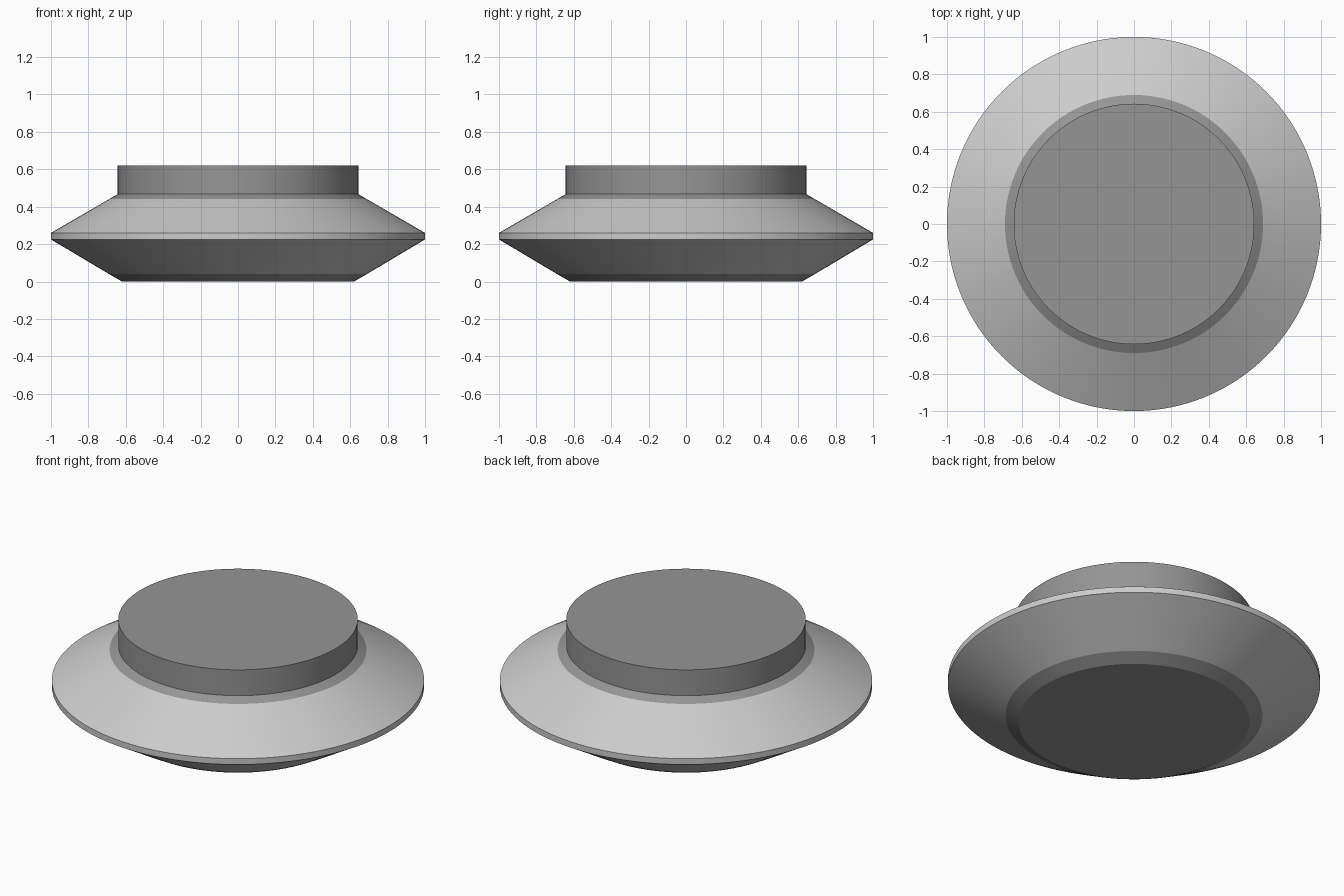
import bpy, bmesh
from math import cos, sin, tau, radians

if "Cube" in bpy.data.objects:
    bpy.data.objects.remove(bpy.data.objects["Cube"])

SIDES = 128


def material(name, grey):
    mat = bpy.data.materials.new(name)
    mat.diffuse_color = (grey, grey, grey, 1)
    mat.use_nodes = True
    mat.node_tree.nodes["Principled BSDF"].inputs["Base Color"].default_value = mat.diffuse_color
    return mat


def lathe(name, profile, mat, bottom=False, top=False):
    """Revolve (radius, height) points around z, with optional end discs."""
    bm = bmesh.new()
    rings = [[bm.verts.new((r * cos(tau * i / SIDES), r * sin(tau * i / SIDES), z))
              for i in range(SIDES)] for r, z in profile]
    for a, b in zip(rings, rings[1:]):
        for i in range(SIDES):
            j = (i + 1) % SIDES
            bm.faces.new((a[i], a[j], b[j], b[i]))
    if bottom:
        bm.faces.new(rings[0][::-1])
    if top:
        bm.faces.new(rings[-1])
    mesh = bpy.data.meshes.new(name)
    bm.to_mesh(mesh)
    bm.free()
    mesh.materials.append(mat)
    obj = bpy.data.objects.new(name, mesh)
    bpy.context.collection.objects.link(obj)
    bpy.ops.object.select_all(action='DESELECT')
    obj.select_set(True)
    bpy.context.view_layer.objects.active = obj
    bpy.ops.object.shade_smooth_by_angle(angle=radians(25))
    return obj


dark = material("dark_grey", 0.3)
light = material("light_grey", 0.8)

# Chamfered foot disc
lathe("base", [(0.62, 0.0), (0.69, 0.04)], dark, bottom=True)

# Wide double-cone flange with a thin upright rim
lathe("flange", [(0.69, 0.04), (1.0, 0.225), (1.0, 0.26), (0.69, 0.44)], light)

# Sloping collar and flat-topped drum
lathe("top_drum", [(0.69, 0.44), (0.643, 0.467), (0.643, 0.62)], dark, top=True)
